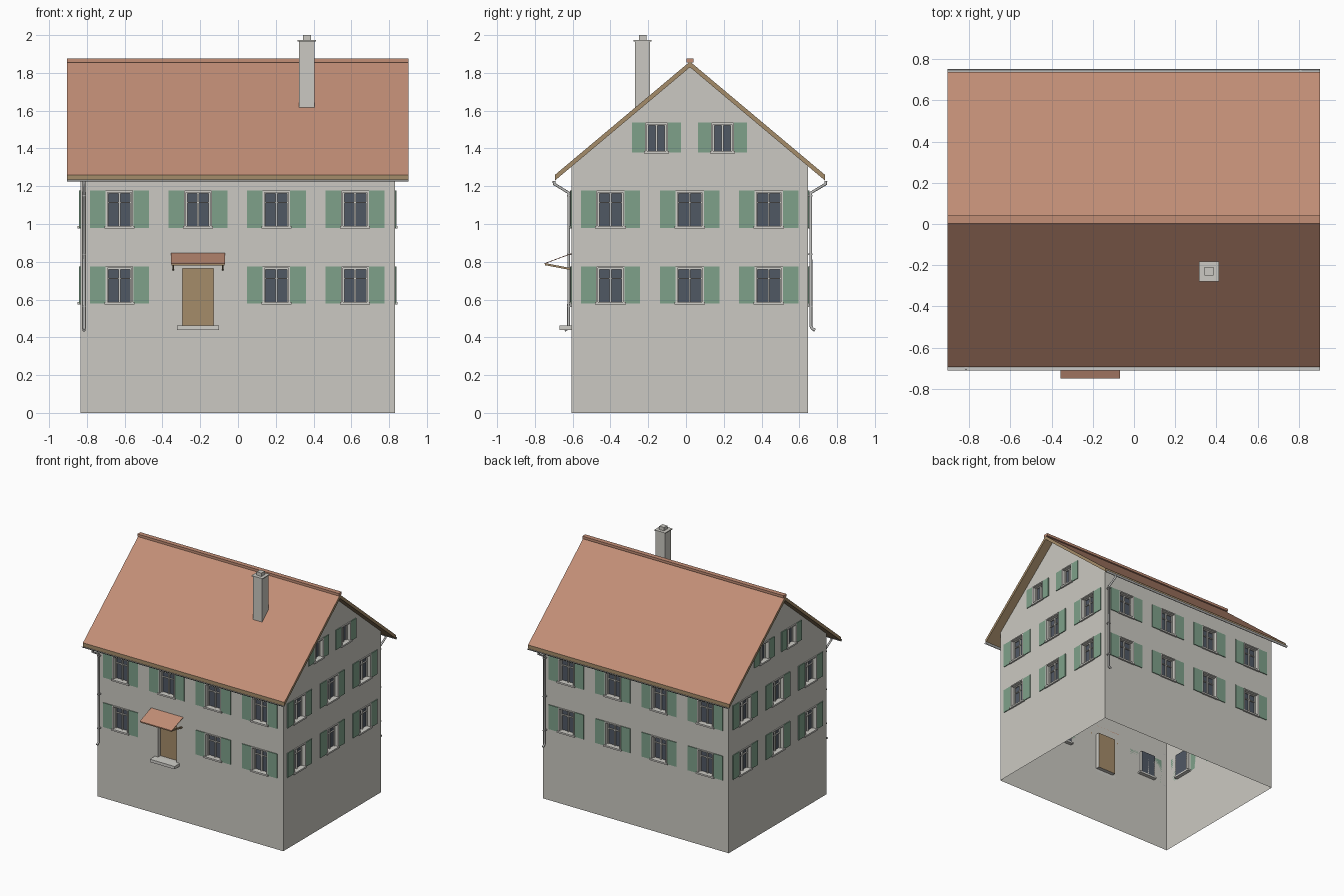
import bpy, bmesh, math
from mathutils import Matrix, Vector

if "Cube" in bpy.data.objects:
    bpy.data.objects.remove(bpy.data.objects["Cube"])


def material(name, r, g, b):
    lin = [((c / 255 + 0.055) / 1.055) ** 2.4 for c in (r, g, b)]
    m = bpy.data.materials.new(name)
    m.diffuse_color = (*lin, 1)
    m.use_nodes = True
    m.node_tree.nodes["Principled BSDF"].inputs["Base Color"].default_value = m.diffuse_color
    return m


PLASTER = material("plaster", 203, 201, 194)
STONE = material("pale_stone", 208, 207, 201)
GLASS = material("dark_glass", 80, 88, 100)
GREEN = material("shutter_green", 126, 161, 138)
WOOD = material("wood", 165, 140, 106)
TILE = material("terracotta", 194, 142, 118)
METAL = material("pipe_grey", 190, 190, 188)


def finish(name, bm, *mats, recalc=True):
    if recalc:
        bmesh.ops.recalc_face_normals(bm, faces=bm.faces[:])
    me = bpy.data.meshes.new(name)
    bm.to_mesh(me)
    bm.free()
    for m in mats:
        me.materials.append(m)
    ob = bpy.data.objects.new(name, me)
    bpy.context.collection.objects.link(ob)
    return ob


def add_box(bm, x0, x1, y0, y1, z0, z1, frame=Matrix()):
    mat = Matrix.Translation(((x0 + x1) / 2, (y0 + y1) / 2, (z0 + z1) / 2))
    mat = frame @ mat @ Matrix.Diagonal((x1 - x0, y1 - y0, z1 - z0, 1))
    bmesh.ops.create_cube(bm, size=1, matrix=mat)


def box(name, mat, *dims):
    bm = bmesh.new()
    add_box(bm, *dims)
    return finish(name, bm, mat)


def extrude_x(bm, profile, x0, x1, closed=True):
    a = [bm.verts.new((x0, y, z)) for y, z in profile]
    b = [bm.verts.new((x1, y, z)) for y, z in profile]
    n = len(a)
    for i in range(n if closed else n - 1):
        j = (i + 1) % n
        bm.faces.new((a[i], a[j], b[j], b[i]))
    if closed:
        bm.faces.new(a)
        bm.faces.new(b)


# Main dimensions
X0, X1, Y0, Y1 = -0.835, 0.83, -0.605, 0.645
YC, RIDGE, EAVE, HALF, THICK = 0.021, 1.86, 1.26, 0.715, 0.03
SLOPE = (RIDGE - EAVE) / HALF
RX0, RX1 = -0.905, 0.902


def under_roof(y):
    return RIDGE - THICK - SLOPE * abs(y - YC)


# Windows: (centre, top, bottom, outer half width, shutter width, transom)
ROWS = ((1.177, 0.98), (0.775, 0.578))
LONG = [(u, t, b, 0.0725, 0.084, True) for t, b in ROWS for u in (-0.628, -0.212, 0.203, 0.62)]
SIDE = [(u, t, b, 0.0745, 0.082, True) for t, b in ROWS for u in (-0.40, 0.02, 0.438)]
SIDE += [(u, 1.537, 1.378, 0.059, 0.07, False) for u in (-0.156, 0.193)]
FRONT = [w for w in LONG if not (w[0] == -0.212 and w[1] < 1)]
DOOR = (-0.293, -0.13, 0.463, 0.765)
FR, DEPTH = 0.009, 0.03

# Wall frames: origin, direction along the wall, outward normal
WALLS = {
    "front": (Vector((0, Y0, 0)), Vector((1, 0, 0)), Vector((0, -1, 0)), X0, X1, FRONT),
    "back": (Vector((0, Y1, 0)), Vector((1, 0, 0)), Vector((0, 1, 0)), X0, X1, LONG),
    "right": (Vector((X1, 0, 0)), Vector((0, 1, 0)), Vector((1, 0, 0)), Y0, Y1, SIDE),
    "left": (Vector((X0, 0, 0)), Vector((0, 1, 0)), Vector((-1, 0, 0)), Y0, Y1, SIDE),
}

for side, (org, along, out, a, b, windows) in WALLS.items():
    # Wall sheet, gabled on the short sides, open at the bottom
    if side in ("front", "back"):
        top = under_roof(org.y)
        outline = [(a, 0), (b, 0), (b, top), (a, top)]
    else:
        outline = [(a, 0), (b, 0), (b, under_roof(b)), (YC, RIDGE - THICK), (a, under_roof(a))]
    bm = bmesh.new()
    bm.faces.new([bm.verts.new(org + along * u + Vector((0, 0, z))) for u, z in outline])
    bm.normal_update()
    if next(iter(bm.faces)).normal.dot(out) < 0:
        bmesh.ops.reverse_faces(bm, faces=bm.faces[:])

    # Cut the openings and push them inward
    holes = [(u - h + FR, u + h - FR, zb + 0.009, zt - FR, 1) for u, zt, zb, h, s, t in windows]
    if side == "front":
        holes.append((*DOOR, 2))
    cuts = {(round(v, 4), True) for h in holes for v in h[:2]}
    cuts |= {(round(v, 4), False) for h in holes for v in h[2:4]}
    for v, vertical in sorted(cuts):
        co = org + along * v if vertical else Vector((0, 0, v))
        no = along if vertical else Vector((0, 0, 1))
        bmesh.ops.bisect_plane(bm, geom=bm.verts[:] + bm.edges[:] + bm.faces[:],
                               plane_co=co, plane_no=no, dist=1e-5)
    panes = []
    for f in bm.faces:
        c = f.calc_center_median()
        u = (c - org).dot(along)
        for u0, u1, z0, z1, k in holes:
            if u0 < u < u1 and z0 < c.z < z1:
                f.material_index = k
                panes.append(f)
    kinds = [f.material_index for f in panes]
    for f in panes:
        f.material_index = 0
    res = bmesh.ops.extrude_face_region(bm, geom=panes)
    moved = [g for g in res["geom"] if isinstance(g, bmesh.types.BMVert)]
    bmesh.ops.delete(bm, geom=[f for f in panes if f.is_valid], context="FACES")
    bmesh.ops.translate(bm, verts=moved, vec=-out * DEPTH)
    bm.normal_update()
    for f in bm.faces:
        c = f.calc_center_median()
        if (c - org).dot(out) < -DEPTH * 0.9:
            u = (c - org).dot(along)
            is_door = side == "front" and DOOR[0] < u < DOOR[1] and c.z < DOOR[3]
            f.material_index = 2 if is_door else 1
    finish(side + "_wall", bm, PLASTER, GLASS, WOOD, recalc=False)

    # Stone surrounds, sills, sash bars and shutters
    M = Matrix.Translation(org) @ Matrix((along, out, (0, 0, 1))).transposed().to_4x4()
    frames, sashes, shutters = bmesh.new(), bmesh.new(), bmesh.new()
    for u, zt, zb, h, sw, transom in windows:
        i = h - FR
        for s in (-1, 1):
            e = sorted((u + s * i, u + s * h))
            add_box(frames, *e, -0.004, 0.008, zb + 0.009, zt, M)
            e = sorted((u + s * (h + 0.001), u + s * (h + sw)))
            add_box(shutters, *e, 0, 0.006, zb, zt, M)
            e = sorted((u + s * (i - 0.007), u + s * i))
            add_box(sashes, *e, -DEPTH, -0.02, zb + 0.009, zt - FR, M)
        add_box(frames, u - i, u + i, -0.004, 0.008, zt - FR, zt, M)
        add_box(frames, u - h - 0.007, u + h + 0.007, -DEPTH, 0.014, zb - 0.004, zb + 0.009, M)
        add_box(sashes, u - 0.005, u + 0.005, -DEPTH, -0.018, zb + 0.009, zt - FR, M)
        add_box(sashes, u - i, u + i, -DEPTH, -0.02, zt - FR - 0.006, zt - FR, M)
        if transom:
            add_box(sashes, u - i, u + i, -DEPTH, -0.02, zt - 0.067, zt - 0.06, M)
    finish(side + "_window_surrounds", frames, STONE)
    finish(side + "_window_sashes", sashes, STONE)
    finish(side + "_shutters", shutters, GREEN)

# Roof slab: tiles on the upward faces, wood elsewhere
bm = bmesh.new()
extrude_x(bm, [(YC - HALF, EAVE), (YC, RIDGE), (YC + HALF, EAVE), (YC + HALF, EAVE - THICK),
               (YC, RIDGE - THICK), (YC - HALF, EAVE - THICK)], RX0, RX1)
bmesh.ops.recalc_face_normals(bm, faces=bm.faces[:])
for f in bm.faces:
    f.material_index = 1 if f.normal.z > 0.3 else 0
finish("roof", bm, WOOD, TILE)
box("ridge_cap", TILE, RX0, RX1, YC - 0.018, YC + 0.02, RIDGE - 0.004, 1.876)

# Gutters and downpipes, one at each long side
for name, s, px, wall in (("front", -1, -0.815, Y0), ("back", 1, 0.806, Y1)):
    gy, gz, r = YC + s * (HALF + 0.004), 1.236, 0.012
    bm = bmesh.new()
    arc = [math.pi * (1 + k / 8) for k in range(9)]
    extrude_x(bm, [(gy + r * math.cos(t), gz + r * math.sin(t)) for t in arc], RX0, RX1, False)
    finish(name + "_gutter", bm, METAL)

    py = wall + s * 0.016
    path = [(gy, 1.228), (gy, 1.212), (py, 1.165), (py, 0.46), (py + s * 0.006, 0.447), (py + s * 0.022, 0.437)]
    cu = bpy.data.curves.new(name + "_downpipe", "CURVE")
    cu.dimensions = "3D"
    cu.bevel_depth, cu.bevel_resolution, cu.use_fill_caps = 0.008, 2, True
    sp = cu.splines.new("POLY")
    sp.points.add(len(path) - 1)
    for p, (y, z) in zip(sp.points, path):
        p.co = (px, y, z, 1)
    cu.materials.append(METAL)
    bpy.context.collection.objects.link(bpy.data.objects.new(name + "_downpipe", cu))
    bm = bmesh.new()
    for z in (0.565, 0.84, 1.15):
        add_box(bm, px - 0.01, px + 0.01, min(wall, py + s * 0.01), max(wall, py + s * 0.01), z - 0.004, z + 0.004)
    finish(name + "_pipe_brackets", bm, METAL)

# Chimney
box("chimney_stack", PLASTER, 0.322, 0.405, -0.27, -0.19, 1.58, 1.966)
box("chimney_cap", PLASTER, 0.315, 0.412, -0.278, -0.182, 1.966, 1.973)
box("chimney_flue", PLASTER, 0.343, 0.386, -0.25, -0.208, 1.973, 2.0)

# Door step
box("door_step", STONE, -0.322, -0.10, -0.67, Y0, 0.44, 0.463)

# Door canopy: sloping sheet, front rail and two arms
CX0, CX1 = -0.356, -0.068
bm = bmesh.new()
extrude_x(bm, [(-0.75, 0.792), (Y0, 0.846), (Y0, 0.842), (-0.75, 0.788)], CX0, CX1)
finish("door_canopy", bm, TILE)
box("canopy_rail", WOOD, CX0 + 0.004, CX1 - 0.004, -0.747, -0.737, 0.781, 0.789)
bm = bmesh.new()
for x in (CX0 + 0.008, CX1 - 0.018):
    extrude_x(bm, [(-0.747, 0.793), (Y0, 0.766), (Y0, 0.755), (-0.747, 0.782)], x, x + 0.01)
finish("canopy_arms", bm, WOOD)
